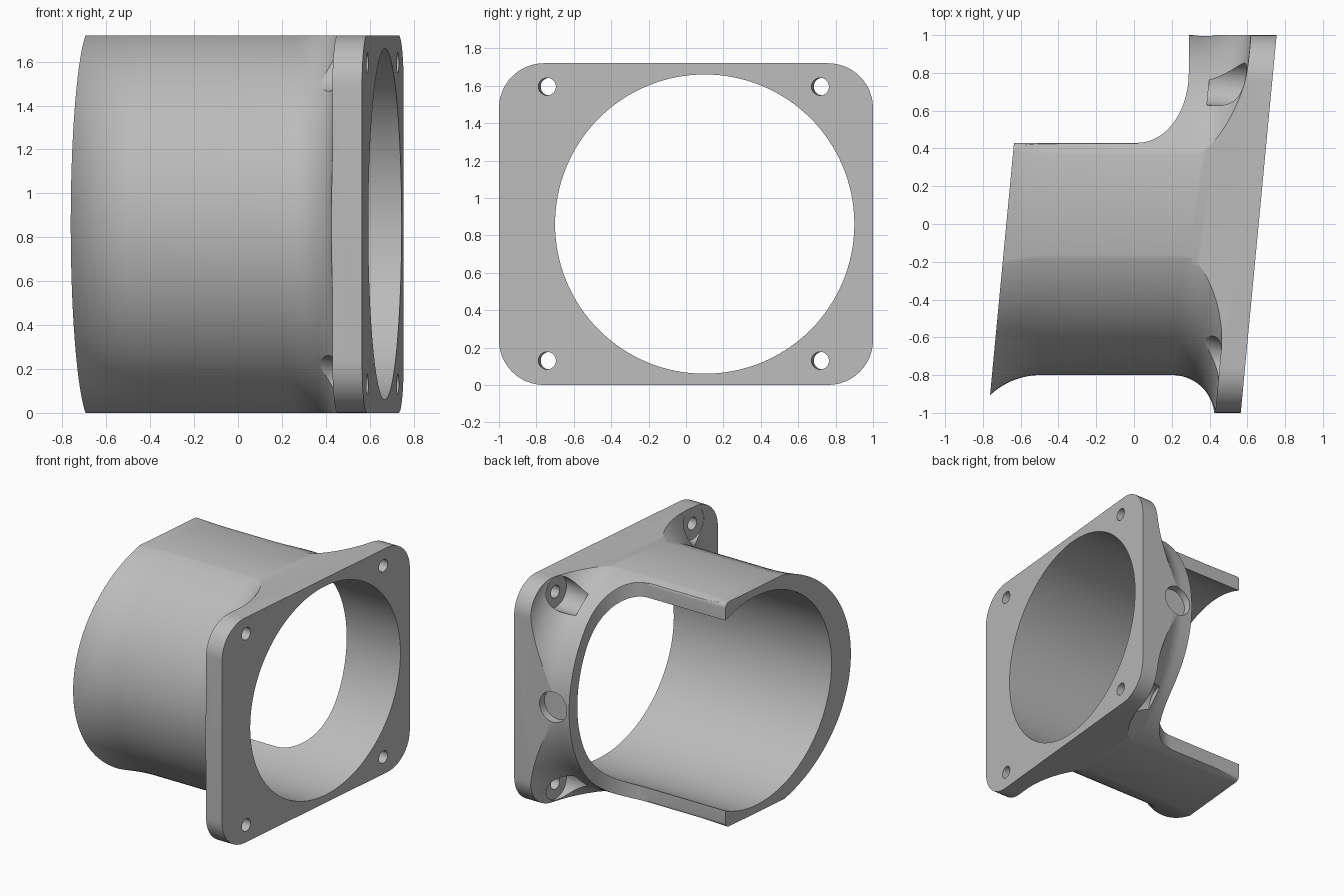
import bpy, bmesh, math
from mathutils import Matrix, Vector

cube = bpy.data.objects.get("Cube")
if cube:
    bpy.data.objects.remove(cube, do_unlink=True)

SLANT = 0.095                    # x shift of the flange per unit of y
TOP, MID, AXIS_Y = 1.72, 0.86, 0.1
BACK, FACE, REAR = 0.525, 0.66, -0.676   # flange back, flange face, open end
TUBE, BORE, FILLET, FLARE = 0.9, 0.8, 0.25, 0.36

grey = bpy.data.materials.new("light_grey")
grey.use_nodes = True
grey.diffuse_color = (0.5, 0.5, 0.5, 1)
grey.node_tree.nodes["Principled BSDF"].inputs["Base Color"].default_value = (0.5, 0.5, 0.5, 1)


def loft(name, rings):
    """Closed solid from a list of equal-length rings of points."""
    bm = bmesh.new()
    loops = [[bm.verts.new(p) for p in ring] for ring in rings]
    n = len(loops[0])
    for a, b in zip(loops, loops[1:]):
        for i in range(n):
            j = (i + 1) % n
            bm.faces.new((a[i], a[j], b[j], b[i]))
    bm.faces.new(loops[0])
    bm.faces.new(loops[-1])
    bmesh.ops.recalc_face_normals(bm, faces=bm.faces)
    mesh = bpy.data.meshes.new(name)
    bm.to_mesh(mesh)
    bm.free()
    mesh.materials.append(grey)
    ob = bpy.data.objects.new(name, mesh)
    bpy.context.scene.collection.objects.link(ob)
    return ob


def oval(x, ry, rz, n=128):
    """Slanted ring around the tube axis."""
    pts = []
    for i in range(n):
        a = 2 * math.pi * (i + 0.5) / n
        y = AXIS_Y + ry * math.cos(a)
        pts.append((x + SLANT * y, y, MID + rz * math.sin(a)))
    return pts


def outline(x, r=0.24, steps=12):
    """Slanted rounded rectangle of the flange."""
    pts = []
    for k, (sy, sz) in enumerate(((1, 1), (-1, 1), (-1, -1), (1, -1))):
        for i in range(steps + 1):
            a = math.pi / 2 * (k + i / steps)
            y = sy * (1 - r) + r * math.cos(a)
            z = MID + sz * (MID - r) + r * math.sin(a)
            pts.append((x + SLANT * y, y, z))
    return pts


def rod(name, start, direction, length, r1, r2=None, n=48):
    """Cylinder or cone along a direction, used as a cutter."""
    turn = Vector((0, 0, 1)).rotation_difference(Vector(direction)).to_matrix().to_4x4()
    place = Matrix.Translation(start) @ turn
    rings = []
    for h, r in ((0, r1), (length, r2 or r1)):
        rings.append([place @ Vector((r * math.cos(2 * math.pi * i / n),
                                      r * math.sin(2 * math.pi * i / n), h))
                      for i in range(n)])
    return loft(name, rings)


# Tube with flared open end, fillet and flange
rings = []
for i in range(13):
    x = REAR + 0.255 * i / 12
    lift = FLARE - math.sqrt(FLARE ** 2 - (REAR + 0.255 - x) ** 2)
    rings.append(oval(x, TUBE + lift, TUBE))
for i in range(17):
    a = math.pi / 2 * i / 16
    r = TUBE + FILLET * (1 - math.cos(a))
    rings.append(oval(BACK - FILLET + FILLET * math.sin(a), r, r))
rings += [oval(BACK, 1.6, 1.6), oval(FACE, 1.6, 1.6)]
body = loft("fan_duct_adapter", rings)

# Everything is trimmed to the flange outline
cuts = [("INTERSECT", loft("trim", [outline(-1.2), outline(0.9)]))]

# Bore
cuts.append(("DIFFERENCE", rod("bore", (-1.5, AXIS_Y, MID), (1, 0, 0), 3, BORE, n=128)))

# Open back side with a curved run-out toward the flange
side = [(-1.5, 0.43)]
for i in range(21):
    a = math.pi / 2 * i / 20
    side.append((0.02 + 0.27 * math.sin(a), 0.8 - 0.37 * math.cos(a)))
side += [(0.29, 1.3), (-1.5, 1.3)]
cuts.append(("DIFFERENCE", loft("side_opening",
             [[(x, y, z) for x, y in side] for z in (-0.5, 2.2)])))

# Rounded long edges of the opening
for s in (1, -1):
    prof = [(0.5, 0.9), (0.39, 0.9)]
    for i in range(7):
        a = math.pi / 2 * (1 - i / 6)
        prof.append((0.39 + 0.04 * math.cos(a), MID - 0.04 + 0.04 * math.sin(a)))
    prof.append((0.5, MID - 0.04))
    cuts.append(("DIFFERENCE", loft("edge_round",
                 [[(x, y, MID + s * z) for y, z in prof] for x in (-1.4, 0.02)])))

# Bolt holes and the pockets behind them
normal = Vector((1, -SLANT, 0)).normalized()
for y in (-0.73, 0.73):
    for z in (0.13, 1.595):
        seat = Vector((BACK + 0.002 + SLANT * y, y, z))
        cuts.append(("DIFFERENCE", rod("bolt_hole", seat - normal * 0.1, normal, 0.4, 0.047, n=32)))
        wide = 0.17 if y < 0 else 0.12
        cuts.append(("DIFFERENCE", rod("bolt_pocket", seat, -normal, 0.2, 0.12, wide)))

# Blind hole in the side lobe
cuts.append(("DIFFERENCE", rod("side_hole", (0.425, 0.94, MID), (0, 1, 0), 0.3, 0.115)))

for kind, cutter in cuts:
    cutter.hide_render = True
    mod = body.modifiers.new(cutter.name, "BOOLEAN")
    mod.operation, mod.object, mod.solver = kind, cutter, "EXACT"

# Bake the cuts and drop the cutters
bpy.context.view_layer.update()
graph = bpy.context.evaluated_depsgraph_get()
baked = bpy.data.meshes.new_from_object(body.evaluated_get(graph))
body.modifiers.clear()
body.data = baked
for _, cutter in cuts:
    bpy.data.objects.remove(cutter, do_unlink=True)
baked.materials.clear()
baked.materials.append(grey)
for p in baked.polygons:
    p.material_index = 0

bpy.ops.object.select_all(action="DESELECT")
body.select_set(True)
bpy.context.view_layer.objects.active = body
bpy.ops.object.shade_smooth_by_angle(angle=math.radians(25))
